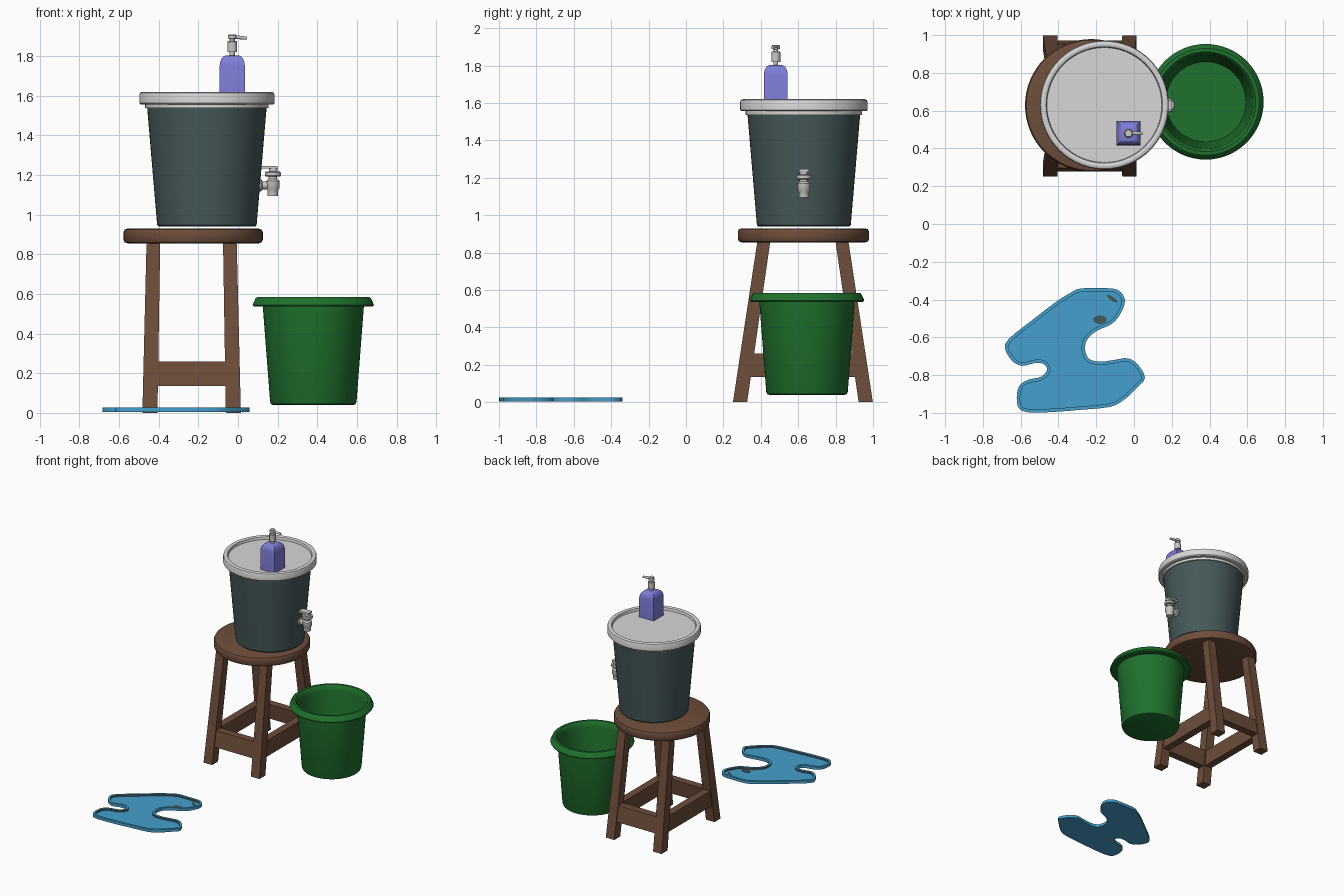
import bpy, bmesh, math
from mathutils import Vector, Matrix

if "Cube" in bpy.data.objects:
    bpy.data.objects.remove(bpy.data.objects["Cube"])


def material(name, r, g, b):
    m = bpy.data.materials.new(name)
    m.diffuse_color = (r, g, b, 1)
    m.use_nodes = True
    m.node_tree.nodes["Principled BSDF"].inputs["Base Color"].default_value = m.diffuse_color
    return m


WOOD = material("brown wood", .155, .075, .043)
SLATE = material("dark slate", .061, .098, .098)
WHITE = material("off white", .68, .68, .68)
GREY = material("light grey", .58, .58, .57)
GREEN = material("green plastic", .014, .165, .027)
BLUE = material("water blue", .058, .35, .61)
PURPLE = material("soap purple", .21, .21, .70)


def finish(bm, name, mats, angle=35):
    bmesh.ops.recalc_face_normals(bm, faces=bm.faces)
    me = bpy.data.meshes.new(name)
    bm.to_mesh(me)
    bm.free()
    for m in mats:
        me.materials.append(m)
    me.shade_smooth()
    me.set_sharp_from_angle(angle=math.radians(angle))
    ob = bpy.data.objects.new(name, me)
    bpy.context.collection.objects.link(ob)
    return ob


def loft(bm, rings):
    """Skin closed vertex rings, capping both ends."""
    vs = [[bm.verts.new(p) for p in ring] for ring in rings]
    for a, b in zip(vs, vs[1:]):
        n = len(a)
        for i in range(n):
            j = (i + 1) % n
            bm.faces.new((a[i], a[j], b[j], b[i]))
    bm.faces.new(vs[0][::-1])
    bm.faces.new(vs[-1])


def lathe(name, mat, centre, profile, axis='Z', n=64):
    """Revolve (radius, height) pairs around z, or around x."""
    bm = bmesh.new()
    loft(bm, [[(r * math.cos(2 * math.pi * i / n), r * math.sin(2 * math.pi * i / n), h)
               for i in range(n)] for r, h in profile])
    if axis == 'X':
        bmesh.ops.rotate(bm, verts=bm.verts, matrix=Matrix.Rotation(math.pi / 2, 3, 'Y'))
    bmesh.ops.translate(bm, verts=bm.verts, vec=centre)
    return finish(bm, name, [mat])


def prism(name, mat, levels):
    """Loft rectangles given as (cx, cy, z, half_x, half_y)."""
    bm = bmesh.new()
    loft(bm, [[(x + sx * hx, y + sy * hy, z) for sx, sy in ((-1, -1), (1, -1), (1, 1), (-1, 1))]
              for x, y, z, hx, hy in levels])
    return finish(bm, name, [mat])


# Stool: seat, splayed legs, rungs
lathe("stool_seat", WOOD, (-.226, .628, 0),
      [(.33, .855), (.345, .86), (.351, .872), (.351, .913), (.345, .925), (.33, .93)])
CX, CY = -.234, .625


def leg_offset(z):
    f = z / .86
    return .2105 + (.193 - .2105) * f, .336 + (.209 - .336) * f


for sx, nx in ((-1, "left"), (1, "right")):
    for sy, ny in ((-1, "front"), (1, "back")):
        lv = []
        for z, h in ((0, .038), (.862, .0345)):
            ox, oy = leg_offset(z)
            lv.append((CX + sx * ox, CY + sy * oy, z, h, h))
        prism(f"{ny}_{nx}_leg", WOOD, lv)
for s, a, b in ((-1, "front", "left"), (1, "back", "right")):
    front, side = [], []
    for z in (.135, .26):
        ox, oy = leg_offset(z)
        front.append((CX, CY + s * oy, z, ox, .03))
        side.append((CX + s * ox, CY, z, .03, oy))
    prism(a + "_rung", WOOD, front)
    prism(b + "_rung", WOOD, side)

# Water barrel and its dished lid
B = (-.157, .63, 0)
lathe("barrel", SLATE, B, [(.243, .94), (.251, .948), (.303, 1.56)])
lathe("barrel_lid", WHITE, B,
      [(.311, 1.537), (.311, 1.556), (.334, 1.556), (.341, 1.563), (.341, 1.604), (.337, 1.615),
       (.328, 1.62), (.316, 1.62), (.308, 1.615), (.304, 1.595)])

# Tap
TY = .63
lathe("tap_pipe", GREY, (.09, TY, 1.148), [(.02, 0), (.02, .09)], 'X', 24)
lathe("tap_flange", GREY, (.105, TY, 1.148), [(.03, 0), (.03, .012), (.022, .018)], 'X', 24)
lathe("tap_body", GREY, (.176, TY, 0),
      [(.027, 1.095), (.027, 1.125), (.034, 1.135), (.034, 1.17), (.022, 1.18), (.022, 1.2)], n=32)
lathe("tap_collar", GREY, (.176, TY, 0),
      [(.036, 1.192), (.04, 1.197), (.04, 1.212), (.036, 1.217)], n=32)
lathe("tap_knob", GREY, (.178, TY, 0), [(.022, 1.21), (.022, 1.246)], n=32)
prism("tap_lever", GREY, [(.157, TY, 1.232, .043, .027), (.157, TY, 1.246, .043, .027)])

# Soap bottle with pump
SX, SY = -.029, .48
prism("soap_bottle", PURPLE,
      [(SX, SY, z, h, h) for z, h in ((1.594, .064), (1.75, .064), (1.77, .061), (1.786, .055),
                                      (1.797, .046), (1.802, .036))])
lathe("pump", GREY, (SX, SY, 0),
      [(.013, 1.80), (.013, 1.82), (.024, 1.82), (.024, 1.872), (.020, 1.876), (.013, 1.876),
       (.013, 1.887), (.022, 1.889), (.022, 1.905), (.018, 1.91)], n=24)
nozzle = lathe("pump_nozzle", GREY, (0, 0, 0), [(.01, 0), (.008, .074)], 'X', 16)
nozzle.location = (SX, SY, 1.898)
nozzle.rotation_euler = (0, math.radians(6), 0)

# Bucket: open shell with flared rim
lathe("bucket", GREEN, (.38, .647, 0),
      [(.204, .04), (.213, .044), (.218, .056), (.255, .537), (.3, .537), (.306, .545), (.291, .578),
       (.283, .584), (.264, .584), (.253, .572), (.247, .54), (.212, .06)])

# Puddle outline (clockwise, top view), smoothed by Catmull-Rom
PTS = [(-.286, -.342), (-.18, -.34), (-.09, -.347), (-.048, -.4), (-.069, -.47), (-.116, -.528),
       (-.196, -.565), (-.249, -.613), (-.259, -.666), (-.238, -.714), (-.18, -.729), (-.1, -.719),
       (-.032, -.711), (.021, -.745), (.058, -.814), (.016, -.867), (-.053, -.931), (-.127, -.968),
       (-.286, -.984), (-.444, -.996), (-.566, -.996), (-.614, -.968), (-.619, -.894), (-.598, -.846),
       (-.55, -.822), (-.492, -.809), (-.46, -.772), (-.481, -.74), (-.529, -.737), (-.593, -.751),
       (-.646, -.724), (-.684, -.655), (-.656, -.602), (-.55, -.517), (-.418, -.416), (-.344, -.369)]
P = [Vector(p) for p in PTS]
outline = []
for i in range(len(P)):
    a, b, c, d = P[i - 1], P[i], P[(i + 1) % len(P)], P[(i + 2) % len(P)]
    for t in (0, 1 / 3, 2 / 3):
        outline.append(.5 * (2 * b + (c - a) * t + (2 * a - 5 * b + 4 * c - d) * t * t
                             + (3 * b - a - 3 * c + d) * t ** 3))
inner = []
for i, p in enumerate(outline):
    t = (outline[(i + 1) % len(outline)] - outline[i - 1]).normalized()
    inner.append(p + Vector((t.y, -t.x)) * .018)
bm = bmesh.new()
loft(bm, [[(p.x, p.y, z) for p in ring]
          for ring, z in ((outline, .004), (outline, .026), (inner, .026), (inner, .012))])
puddle = finish(bm, "puddle", [BLUE, SLATE])
# dark inner wall of the raised edge
N = len(outline)
for f in puddle.data.polygons:
    zs = [puddle.data.vertices[v].co.z for v in f.vertices]
    if min(zs) > .008 and max(zs) - min(zs) > .01:
        f.material_index = 1

# Dark spots on the water
for k, (x, y, rx, ry, rot) in enumerate(((-.18, -.507, .036, .022, 0), (-.116, -.395, .034, .010, -35))):
    spot = lathe(f"puddle_spot_{k + 1}", SLATE, (0, 0, 0), [(1, .011), (1, .015)], n=20)
    spot.scale = (rx, ry, 1)
    spot.rotation_euler.z = math.radians(rot)
    spot.location = (x, y, 0)
